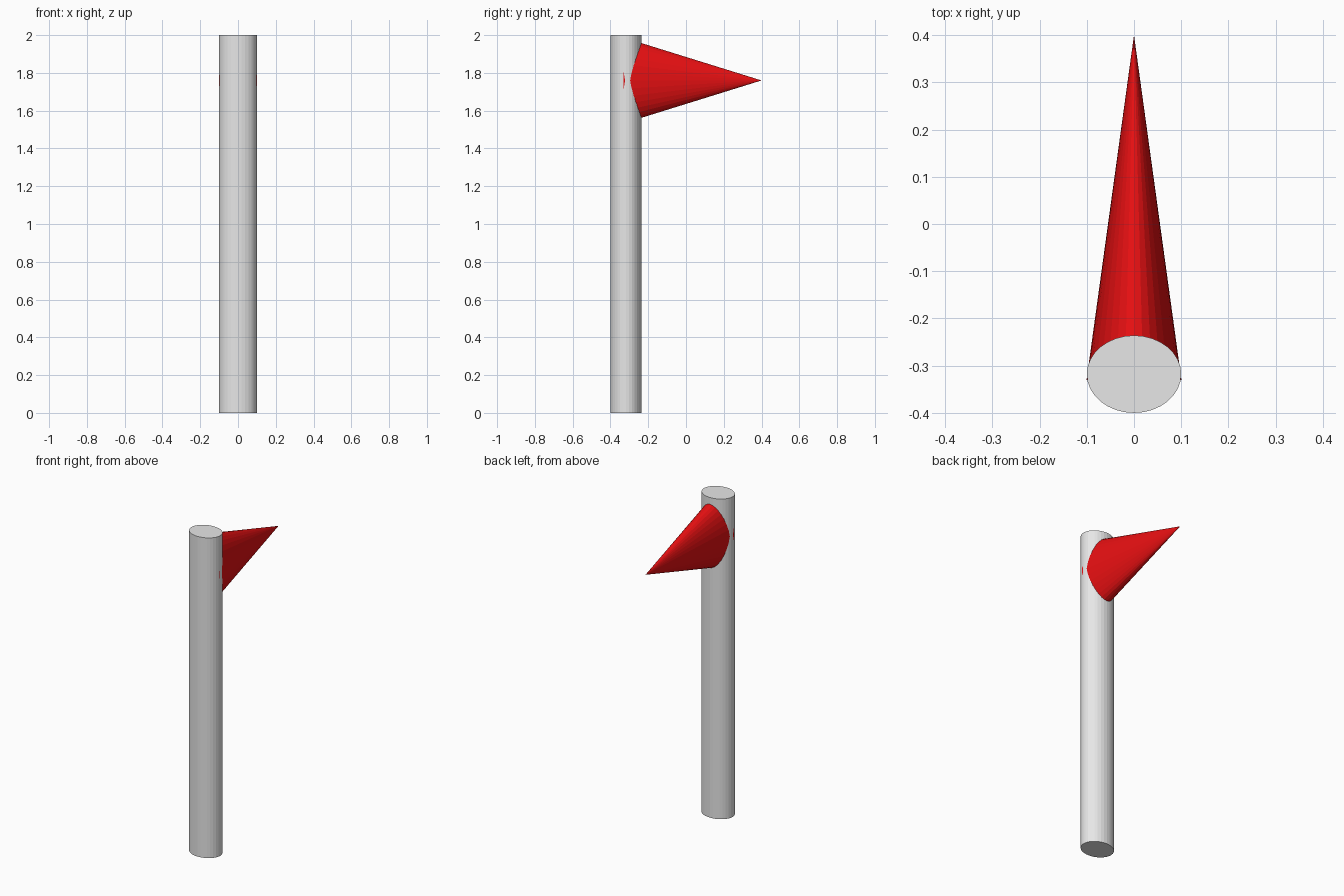
import bpy, math

if "Cube" in bpy.data.objects:
    bpy.data.objects.remove(bpy.data.objects["Cube"])


def material(name, rgb):
    m = bpy.data.materials.new(name)
    m.diffuse_color = (*rgb, 1)
    m.use_nodes = True
    m.node_tree.nodes["Principled BSDF"].inputs["Base Color"].default_value = m.diffuse_color
    return m


def finish(name, scale, mat):
    ob = bpy.context.object
    ob.name = name
    ob.scale = scale
    ob.data.materials.append(mat)
    bpy.ops.object.transform_apply(location=False, rotation=True, scale=False)
    return ob


grey = material("light grey", (0.8, 0.8, 0.8))
red = material("red", (0.8, 0.005, 0.006))

# Pole: slightly oval, full height
bpy.ops.mesh.primitive_cylinder_add(vertices=32, radius=1, depth=2, location=(0, -0.318, 1))
finish("pole", (0.1, 0.082, 1), grey)

# Pennant: flattened cone pointing backwards, base buried in the pole
base_y, tip_y = -0.33, 0.4
bpy.ops.mesh.primitive_cone_add(vertices=32, radius1=1, radius2=0, depth=tip_y - base_y,
                                location=(0, (base_y + tip_y) / 2, 1.76),
                                rotation=(-math.pi / 2, 0, 0))
finish("pennant", (0.1005, 0.227, 1), red)
